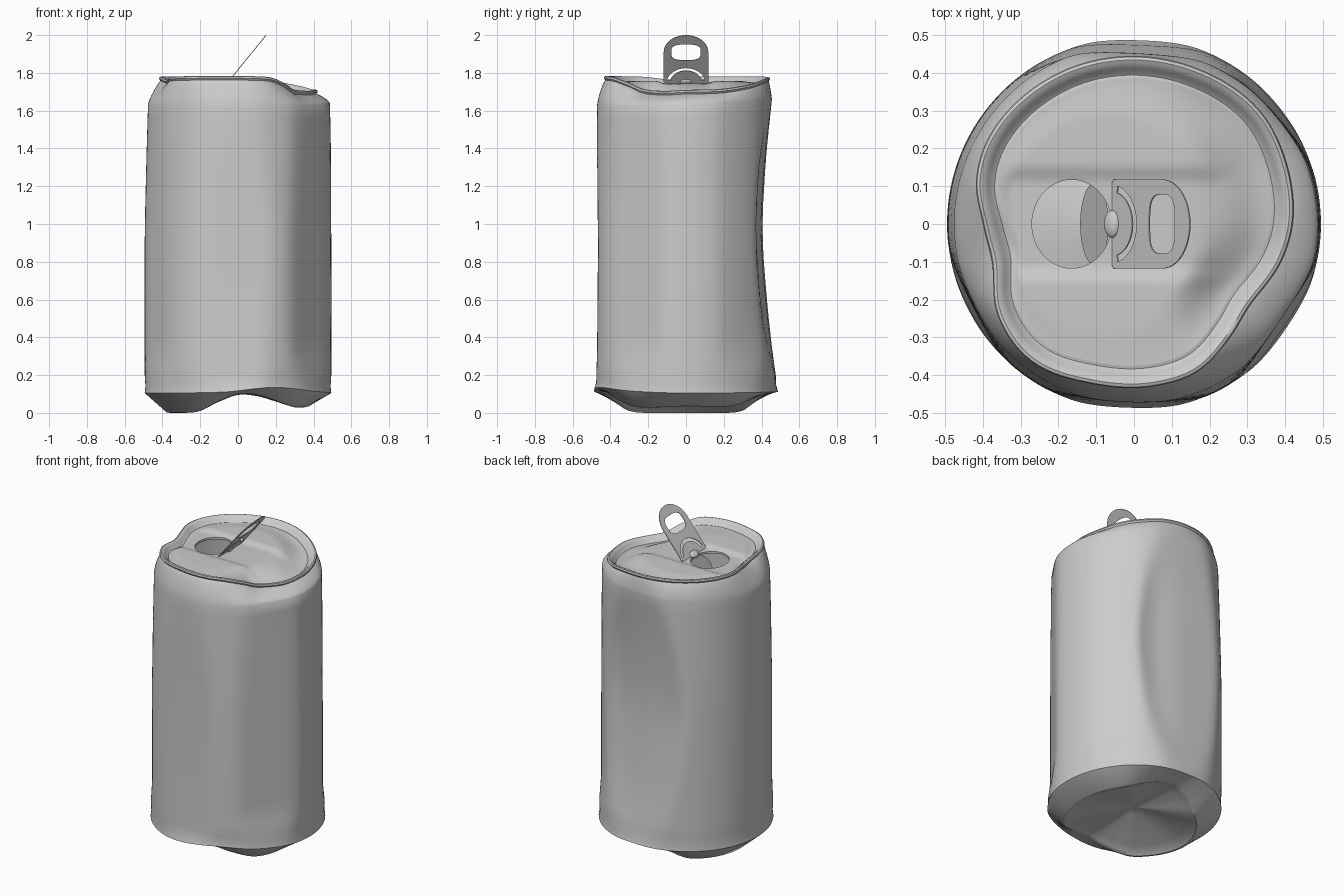
import bpy, bmesh, math
from mathutils import Matrix, Vector

if "Cube" in bpy.data.objects:
    bpy.data.objects.remove(bpy.data.objects["Cube"])

N = 128
mat = bpy.data.materials.new("aluminium_grey")
mat.diffuse_color = (0.6, 0.6, 0.6, 1)
mat.use_nodes = True
mat.node_tree.nodes["Principled BSDF"].inputs["Base Color"].default_value = mat.diffuse_color


def spline(keys, period=None):
    """Smooth interpolation through (position, value) pairs."""
    k = sorted(keys)
    if period:
        k = [(a - period, v) for a, v in k[-2:]] + k + [(a + period, v) for a, v in k[:2]]

    def slope(i):
        a, b = max(i - 1, 0), min(i + 1, len(k) - 1)
        return (k[b][1] - k[a][1]) / (k[b][0] - k[a][0])

    def f(x):
        if period:
            x %= period
        x = min(max(x, k[0][0]), k[-1][0])
        i = max(j for j in range(len(k) - 1) if k[j][0] <= x)
        h = k[i + 1][0] - k[i][0]
        t = (x - k[i][0]) / h
        return ((2*t**3 - 3*t*t + 1) * k[i][1] + (t**3 - 2*t*t + t) * h * slope(i)
                + (3*t*t - 2*t**3) * k[i + 1][1] + (t**3 - t*t) * h * slope(i + 1))
    return f


def smin(a, b, k=0.022):
    h = max(k - abs(a - b), 0) / k
    return min(a, b) - h * h * k / 4


def sstep(a, b, x):
    t = min(max((x - a) / (b - a), 0), 1)
    return t * t * (3 - 2 * t)


# crumpled outlines by angle in degrees (0 = right, 90 = back)
rim_in = spline([(0, .375), (22, .39), (42, .404), (68, .40), (90, .40), (120, .403),
                 (150, .403), (165, .388), (180, .355), (196, .345), (214, .39), (233, .41),
                 (255, .393), (277, .388), (293, .381), (311, .347), (326, .33), (347, .359)], 360)
rim_z = spline([(0, 1.71), (25, 1.715), (50, 1.74), (75, 1.77), (110, 1.78), (170, 1.78),
                (192, 1.765), (215, 1.78), (290, 1.78), (308, 1.75), (322, 1.715), (342, 1.705)], 360)
foot_z = spline([(0, .035), (40, .035), (60, .065), (75, .09), (90, .095), (106, .06), (125, .01),
                 (145, 0), (180, 0), (215, 0), (235, .01), (254, .06), (270, .1), (285, .095),
                 (300, .065), (320, .03)], 360)
foot_r = spline([(0, .37), (45, .38), (90, .37), (135, .36), (180, .37), (225, .36),
                 (270, .40), (315, .40)], 360)
edge_z = spline([(0, .105), (90, .112), (180, .105), (260, .11), (292, .135), (325, .115)], 360)
top_z = spline([(0, 1.64), (90, 1.66), (180, 1.635), (270, 1.62)], 360)
back_y = spline([(.1, .49), (.4, .443), (.8, .404), (1, .397), (1.2, .406), (1.4, .422), (1.68, .455)])
front_y = spline([(.1, .49), (.2, .472), (1, .464), (1.65, .478)])
taper = spline([(.1, .494), (.9, .494), (1.3, .486), (1.65, .476)])


def body_r(d, z):
    """Wall radius with softly flattened panels and a hollow at the back right."""
    r = taper(z) + .01 * sstep(60, 0, abs((d + 180) % 360 - 180)) * sstep(.9, 1.6, z)
    low = .03 * sstep(.35, .1, z)
    for direction, dist in ((88, back_y(z)), (268, front_y(z)), (38, .478 + low),
                            (-34, .463 + low), (207, .48 + low)):
        c = math.cos(math.radians(d - direction))
        if c > .3:
            r = smin(r, dist / c)
    hollow = sstep(.1, .6, z) * (1 - .6 * sstep(1.2, 1.65, z))
    return r - .022 * hollow * math.exp(-((d - 62) / 18) ** 2)


def make(name, bm, angle=40):
    bmesh.ops.recalc_face_normals(bm, faces=bm.faces)
    me = bpy.data.meshes.new(name)
    bm.to_mesh(me)
    bm.free()
    ob = bpy.data.objects.new(name, me)
    bpy.context.collection.objects.link(ob)
    finish(ob, angle)
    return ob


def finish(ob, angle=40):
    ob.data.materials.clear()
    ob.data.materials.append(mat)
    bpy.ops.object.select_all(action='DESELECT')
    ob.select_set(True)
    bpy.context.view_layer.objects.active = ob
    bpy.ops.object.shade_smooth_by_angle(angle=math.radians(angle))


def loft(name, rings, cap=None):
    """Bridge closed rings of points; cap is an optional centre point at the start."""
    bm = bmesh.new()
    vs = [[bm.verts.new(p) for p in ring] for ring in rings]
    for a, b in zip(vs, vs[1:]):
        for i in range(N):
            j = (i + 1) % N
            bm.faces.new((a[i], a[j], b[j], b[i]))
    if cap:
        c = bm.verts.new(cap)
        for i in range(N):
            bm.faces.new((c, vs[0][(i + 1) % N], vs[0][i]))
    return make(name, bm)


def ring(f):
    """Ring of points from a function of angle giving (radius, height)."""
    pts = []
    for i in range(N):
        d = 360 * i / N
        r, z = f(d)
        pts.append((r * math.cos(math.radians(d)), r * math.sin(math.radians(d)), z))
    return pts


# can wall: coned base, foot, side, shoulder
wall = [ring(lambda d, s=s: (foot_r(d) * s, .115 + (foot_z(d) + .004 - .115) * s ** 1.1))
        for s in (.15, .35, .6, .8, .93)]
wall.append(ring(lambda d: (foot_r(d) - .008, foot_z(d))))
wall.append(ring(lambda d: (foot_r(d) + .008, foot_z(d) + .003)))
wall.append(ring(lambda d: (body_r(d, .1), edge_z(d))))
wall.append(ring(lambda d: (body_r(d, .15) - .004, edge_z(d) + .035)))
for n in range(22):
    wall.append(ring(lambda d, n=n: (body_r(d, .2 + (top_z(d) - .2) * n / 21),
                                     .2 + (top_z(d) - .2) * n / 21)))


def neck(t, d):
    z0 = top_z(d)
    r0, r1 = body_r(d, z0), rim_in(d) + .038
    z1 = rim_z(d) - .022
    return r0 + (r1 - r0) * t ** 1.35, z0 + (z1 - z0) * (1 - (1 - t) ** 1.2)


for t in (.15, .3, .45, .6, .75, .9, 1):
    wall.append(ring(lambda d, t=t: neck(t, d)))
loft("can_wall", wall, (0, 0, .115))

# rolled rim
lip = [ring(lambda d, o=o, h=h: (rim_in(d) + o, rim_z(d) + h)) for o, h in
       ((.038, -.022), (.045, -.012), (.042, -.003), (.034, 0), (.024, -.004),
        (.012, -.015), (.002, -.028), (-.006, -.033), (-.014, -.031))]
loft("rolled_rim", lip)

# lid with drinking hole, sunk middle strip and crushed right side
lid = []
M = 22
for k in range(M + 1):
    s = k / M
    pts = []
    for i in range(N):
        d = 360 * i / N
        c, n = math.cos(math.radians(d)), math.sin(math.radians(d))
        r = rim_in(d) - .014
        x = r * c * (1 - s) + (-.165 + .105 * c) * s
        y = r * n * (1 - s) + .117 * n * s
        edge = rim_z(d) - .031
        floor = 1.757 - .03 * sstep(.12, .34, x)
        floor -= .014 * (1 - sstep(.105, .16, abs(y))) * (1 - sstep(.2, .3, x))
        pts.append((x, y, edge + (floor - edge) * sstep(0, .4, s)))
    lid.append(pts)
lid.append([(x, y, z - .012) for x, y, z in lid[-1]])
loft("lid", lid)

# opening flap folded down into the can
bm = bmesh.new()
bmesh.ops.create_circle(bm, cap_ends=True, segments=48, radius=1)
bmesh.ops.transform(bm, verts=bm.verts, matrix=Matrix.Translation((-.105, 0, 1.645))
                    @ Matrix.Rotation(math.radians(-68), 4, 'Y') @ Matrix.Diagonal((.1, .108, 1, 1)))
make("opening_flap", bm)


# pull tab: flat outline with finger hole and half-ring slot
def oval(cy, rx, ry, p, n=48):
    out = []
    for i in range(n):
        a = 2 * math.pi * i / n
        c, s = math.cos(a), math.sin(a)
        out.append((rx * math.copysign(abs(c) ** p, c), cy + ry * math.copysign(abs(s) ** p, s)))
    return out


def arc(r, a0, a1, cy=0, ry=None, n=24):
    ry = ry or r
    return [(r * math.cos(math.radians(a0 + (a1 - a0) * i / n)),
             cy + ry * math.sin(math.radians(a0 + (a1 - a0) * i / n))) for i in range(n + 1)]


outline = [(-.11, 0), (.11, 0), (.118, .008)] + arc(.118, 0, 180, .21, .116) + [(-.118, .008)]
slot = arc(.103, 14, 166) + arc(.085, 166, 14)
cu = bpy.data.curves.new("pull_tab", 'CURVE')
cu.dimensions = '2D'
cu.fill_mode = 'BOTH'
cu.extrude = .002
for pts in (outline, oval(.21, .078, .054, .6), slot):
    sp = cu.splines.new('POLY')
    sp.points.add(len(pts) - 1)
    for p, (x, y) in zip(sp.points, pts):
        p.co = (x, y, 0, 1)
    sp.use_cyclic_u = True
tab = bpy.data.objects.new("pull_tab", cu)
bpy.context.collection.objects.link(tab)
along = Vector((.63, 0, .7766))
side = Vector((0, 1, 0))
m = Matrix((side, along, side.cross(along))).transposed().to_4x4()
m.translation = (-.057, 0, 1.746)
tab.matrix_world = m
bpy.ops.object.select_all(action='DESELECT')
tab.select_set(True)
bpy.context.view_layer.objects.active = tab
bpy.ops.object.convert(target='MESH')
finish(bpy.context.view_layer.objects.active, 30)

# rivet holding the tab
bm = bmesh.new()
bmesh.ops.create_uvsphere(bm, u_segments=32, v_segments=16, radius=1)
bmesh.ops.transform(bm, verts=bm.verts, matrix=Matrix.Translation((-.058, 0, 1.752))
                    @ Matrix.Rotation(math.radians(-35), 4, 'Y') @ Matrix.Diagonal((.024, .036, .014, 1)))
make("rivet", bm)
